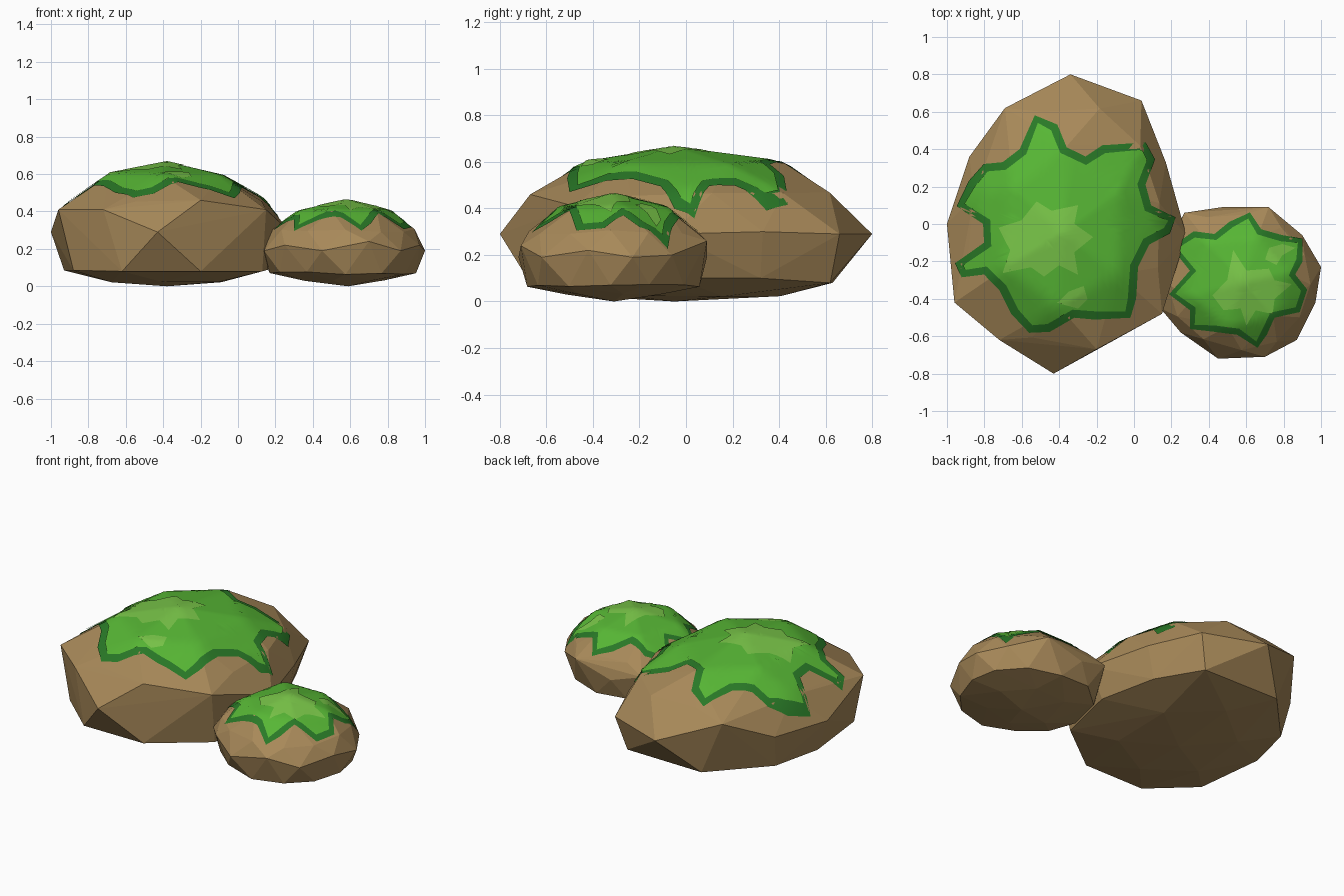
import bpy, bmesh, random
from mathutils import Vector
from mathutils.bvhtree import BVHTree

if "Cube" in bpy.data.objects:
    bpy.data.objects.remove(bpy.data.objects["Cube"])

random.seed(4)


def material(name, rgb):
    m = bpy.data.materials.new(name)
    m.diffuse_color = (*rgb, 1)
    m.use_nodes = True
    m.node_tree.nodes["Principled BSDF"].inputs["Base Color"].default_value = m.diffuse_color
    return m


STONE = material("stone", (0.39, 0.25, 0.10))
DARK = material("moss_dark", (0.022, 0.19, 0.02))
GREEN = material("moss_green", (0.095, 0.47, 0.035))
LIGHT = material("moss_light", (0.19, 0.56, 0.065))


def add_object(name, bm, mat, smooth):
    me = bpy.data.meshes.new(name)
    bm.to_mesh(me)
    bm.free()
    for p in me.polygons:
        p.use_smooth = smooth
    me.materials.append(mat)
    ob = bpy.data.objects.new(name, me)
    bpy.context.collection.objects.link(ob)
    return ob


def rock(name, outline, foot, centre, rings, top, bottom):
    """Faceted boulder: hull of widest outline, foot outline and scaled, staggered rings."""
    c = Vector(centre)
    pts = [Vector(p[:2]) for p in outline]
    n = len(pts)
    bm = bmesh.new()
    for p in outline + foot + [top, bottom]:
        bm.verts.new(p)
    for z, s, stagger, step, jitter in rings:
        for i in range(0, n, step):
            p = pts[i].lerp(pts[(i + 1) % n], stagger)
            q = c + (p - c) * s
            bm.verts.new((q.x, q.y, z + random.uniform(-jitter, jitter)))
    res = bmesh.ops.convex_hull(bm, input=bm.verts[:])
    junk = {g for g in res["geom_interior"] + res["geom_unused"]
            if isinstance(g, bmesh.types.BMVert)}
    bmesh.ops.delete(bm, geom=list(junk), context='VERTS')
    bmesh.ops.recalc_face_normals(bm, faces=bm.faces[:])
    tree = BVHTree.FromBMesh(bm)
    add_object(name, bm, STONE, False)
    return tree


def inset(outline, d):
    """Move a closed outline inward (outline runs clockwise)."""
    pts = [Vector(p) for p in outline]
    out = []
    for i, p in enumerate(pts):
        a = (p - pts[i - 1]).normalized()
        b = (pts[(i + 1) % len(pts)] - p).normalized()
        t = (a + b).normalized()
        out.append(p + Vector((t.y, -t.x)) * d)
    return out


def moss(name, tree, outline, centre, lift, mat, rings=12, sub=3):
    """Patch filled from its centre out and draped over the rock."""
    c = Vector(centre)
    pts = [Vector(p) for p in outline]
    rim = [p.lerp(pts[(i + 1) % len(pts)], k / sub)
           for i, p in enumerate(pts) for k in range(sub)]
    bm = bmesh.new()

    def drape(p):
        hit, nor, _, _ = tree.ray_cast(Vector((p.x, p.y, 5)), Vector((0, 0, -1)))
        if hit is None:
            hit, nor, _, _ = tree.find_nearest(Vector((p.x, p.y, 0.3)))
        return bm.verts.new(hit + (nor + Vector((0, 0, 1))).normalized() * lift)

    mid = drape(c)
    rows = [[drape(c.lerp(p, r / rings)) for p in rim] for r in range(1, rings + 1)]
    n = len(rim)
    for i in range(n):
        j = (i + 1) % n
        bm.faces.new((mid, rows[0][j], rows[0][i]))
        for a, b in zip(rows, rows[1:]):
            bm.faces.new((a[i], a[j], b[j], b[i]))
    bmesh.ops.recalc_face_normals(bm, faces=bm.faces[:])
    if sum(f.normal.z for f in bm.faces) < 0:
        bmesh.ops.reverse_faces(bm, faces=bm.faces[:])
    add_object(name, bm, mat, True)


# Large boulder
big_outline = [(-.34, .80, .29), (.04, .66, .29), (.17, .33, .30), (.28, -.06, .29),
               (.15, -.48, .41), (-.20, -.67, .46), (-.43, -.80, .29), (-.72, -.62, .41),
               (-.96, -.42, .41), (-1.0, 0, .29), (-.88, .36, .29), (-.69, .62, .42)]
big_foot = [(-.55, .63, .08), (-.85, .31, .08), (-.93, 0, .085), (-.88, -.44, .085),
            (-.62, -.67, .08), (-.20, -.67, .08), (.13, -.42, .08), (.20, -.05, .10),
            (.12, .32, .10), (-.02, .62, .08)]
big = rock("large_boulder", big_outline, big_foot, (-.37, -.02),
           [(.025, .52, 0, 2, .004), (.46, .85, .5, 1, .01), (.59, .54, 0, 2, .008)],
           (-.38, -.05, .655), (-.38, -.05, 0))

# Small boulder
small_outline = [(.27, .06, .25), (.47, .09, .19), (.72, .09, .26), (.90, -.06, .20),
                 (1.0, -.23, .19), (.97, -.42, .22), (.87, -.62, .19), (.70, -.71, .24),
                 (.45, -.72, .19), (.25, -.58, .22), (.14, -.45, .19), (.13, -.2, .16)]
small = rock("small_boulder", small_outline, [], (.57, -.31),
             [(.07, .92, .5, 1, .008), (.03, .5, 0, 2, .003),
              (.30, .90, .5, 1, .01), (.40, .58, 0, 2, .006)],
             (.58, -.31, .455), (.59, -.31, 0))

# Moss on the large boulder
big_moss = [(-.53, .58), (-.41, .53), (-.36, .41), (-.26, .36), (-.17, .42), (.06, .435),
            (.11, .345), (.06, .21), (.09, .10), (.22, .035), (.19, -.05), (.08, -.11),
            (.02, -.23), (.01, -.40), (-.02, -.50), (-.21, -.51), (-.32, -.50), (-.45, -.575),
            (-.56, -.58), (-.655, -.48), (-.72, -.35), (-.80, -.27), (-.92, -.285),
            (-.955, -.21), (-.80, -.10), (-.805, 0), (-.945, .095), (-.88, .23), (-.80, .32),
            (-.70, .33), (-.61, .40)]
big_light = [(-.72, -.02), (-.60, .02), (-.52, .12), (-.44, .07), (-.30, .10), (-.32, 0),
             (-.22, -.07), (-.32, -.15), (-.30, -.27), (-.40, -.22), (-.48, -.28),
             (-.55, -.23), (-.70, -.26), (-.66, -.14)]
big_spot = [(-.41, -.42), (-.35, -.36), (-.27, -.33), (-.25, -.40), (-.30, -.45)]
moss("large_moss_edge", big, big_moss, (-.38, -.03), .006, DARK)
moss("large_moss", big, inset(big_moss, .045), (-.38, -.03), .011, GREEN)
moss("large_moss_highlight", big, big_light, (-.47, -.08), .015, LIGHT, 6)
moss("large_moss_spot", big, big_spot, (-.32, -.40), .015, LIGHT, 3)

# Moss on the small boulder
small_moss = [(.62, .06), (.68, -.03), (.79, -.06), (.90, -.08), (.90, -.20), (.86, -.27),
              (.925, -.35), (.885, -.47), (.75, -.50), (.71, -.59), (.66, -.66), (.55, -.59),
              (.43, -.575), (.30, -.56), (.30, -.46), (.19, -.375), (.30, -.25), (.20, -.125),
              (.32, -.04), (.43, -.055), (.51, .01)]
small_light = [(.42, -.38), (.50, -.30), (.53, -.14), (.60, -.25), (.72, -.24), (.75, -.30),
               (.84, -.32), (.75, -.40), (.74, -.48), (.65, -.46), (.60, -.54), (.57, -.45),
               (.48, -.46)]
small_spot = [(.70, -.19), (.72, -.13), (.79, -.11), (.86, -.13), (.79, -.17), (.76, -.22)]
moss("small_moss_edge", small, small_moss, (.57, -.30), .005, DARK)
moss("small_moss", small, inset(small_moss, .035), (.57, -.30), .009, GREEN)
moss("small_moss_highlight", small, small_light, (.62, -.36), .013, LIGHT, 6)
moss("small_moss_spot", small, small_spot, (.76, -.16), .013, LIGHT, 3)
